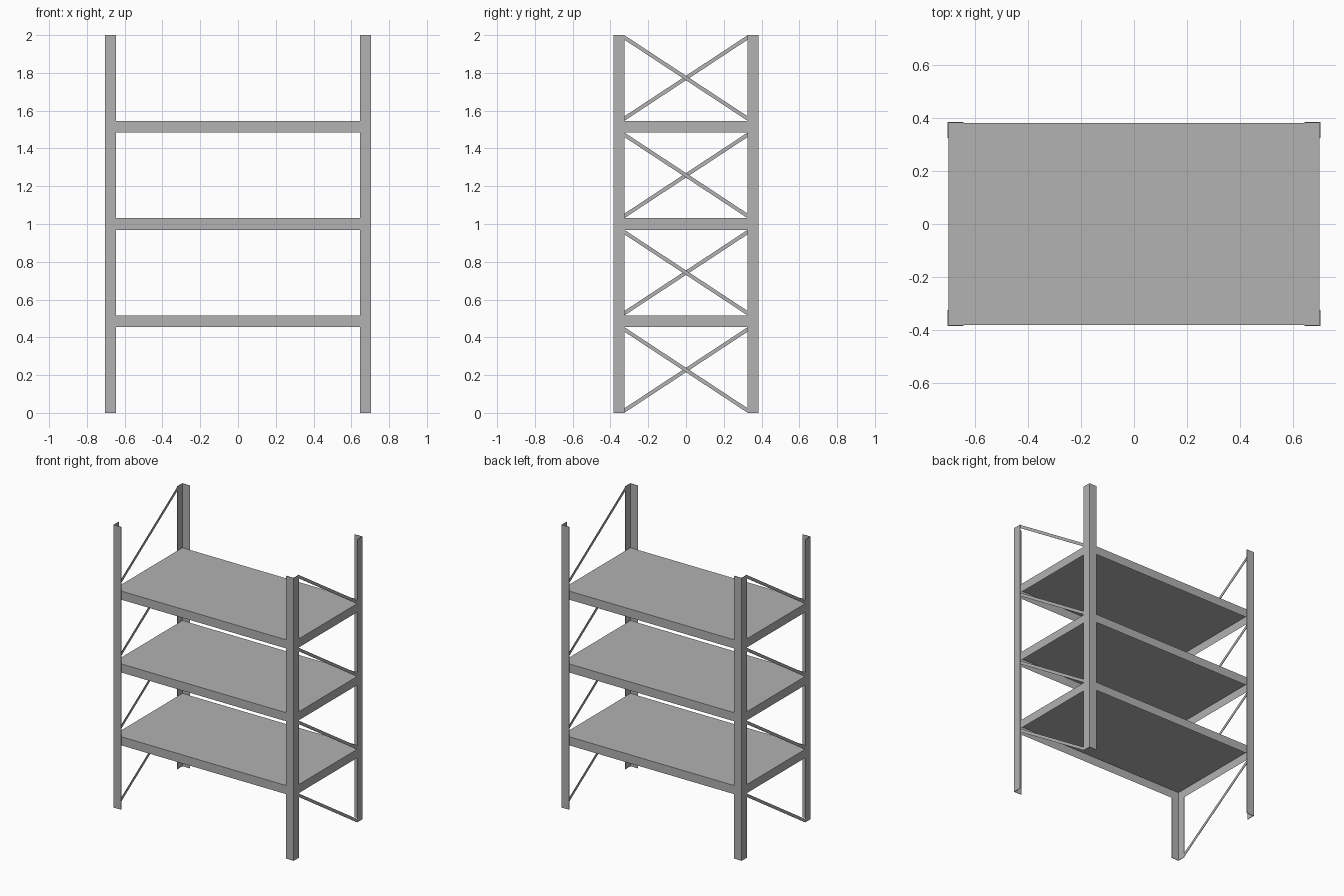
import bpy, bmesh
from mathutils import Vector

cube = bpy.data.objects.get("Cube")
if cube:
    bpy.data.objects.remove(cube, do_unlink=True)

HX, HY, HEIGHT = 0.705, 0.385, 2.0    # half width, half depth, height
FLANGE, LIP, SHEET = 0.06, 0.061, 0.003
SHELVES = 3
BAY = (HEIGHT - SHELVES * LIP) / (SHELVES + 1)
STEP = BAY + LIP

# One grey painted steel
COLOUR = (0.445, 0.445, 0.445, 1)
steel = bpy.data.materials.new("grey steel")
steel.use_nodes = True
steel.diffuse_color = COLOUR
steel.node_tree.nodes["Principled BSDF"].inputs["Base Color"].default_value = COLOUR


def extrude_profile(name, points, direction):
    """Solid made by pushing a flat outline along a direction."""
    bm = bmesh.new()
    face = bm.faces.new([bm.verts.new(p) for p in points])
    pushed = bmesh.ops.extrude_face_region(bm, geom=[face], use_keep_orig=True)
    verts = [g for g in pushed["geom"] if isinstance(g, bmesh.types.BMVert)]
    bmesh.ops.translate(bm, verts=verts, vec=Vector(direction))
    bmesh.ops.recalc_face_normals(bm, faces=bm.faces)
    return finish(name, bm)


def finish(name, bm):
    mesh = bpy.data.meshes.new(name)
    bm.to_mesh(mesh)
    bm.free()
    mesh.materials.append(steel)
    obj = bpy.data.objects.new(name, mesh)
    bpy.context.scene.collection.objects.link(obj)
    return obj


# Corner posts: L-shaped angle sections, open towards the inside
for sx, side in ((1, "left"), (-1, "right")):
    for sy, end in ((-1, "front"), (1, "back")):
        outline = [(0, 0), (FLANGE, 0), (FLANGE, SHEET), (SHEET, SHEET),
                   (SHEET, FLANGE), (0, FLANGE)]
        points = [(sx * (HX - u), sy * (HY - v), 0) for u, v in outline]
        extrude_profile(f"{end}_{side}_post", points, (0, 0, HEIGHT))


# Shelves: folded trays, closed on top and open underneath
def shelf(name, top):
    bm = bmesh.new()
    bmesh.ops.create_cube(bm, size=1)
    size = Vector((2 * (HX - SHEET), 2 * (HY - SHEET), LIP))
    for v in bm.verts:
        v.co = v.co * size + Vector((0, 0, top - LIP / 2))
    bm.normal_update()
    under = [f for f in bm.faces if f.normal.z < -0.5]
    bmesh.ops.inset_region(bm, faces=under, thickness=SHEET)
    bmesh.ops.translate(bm, verts=under[0].verts, vec=(0, 0, LIP - SHEET))
    finish(name, bm)


for i in range(SHELVES):
    shelf(f"shelf_{i + 1}", (i + 1) * STEP)

# Diagonal flat braces, one per bay on each end, leaning opposite ways
reach, strip = HY - FLANGE + 0.002, 0.024
for sx, side in ((1, "left"), (-1, "right")):
    for i in range(SHELVES + 1):
        low, high = i * STEP, i * STEP + BAY
        x = sx * (HX - SHEET)
        outline = [(-reach, high), (reach, low + strip), (reach, low), (-reach, high - strip)]
        points = [(x, sx * y, z) for y, z in outline]
        extrude_profile(f"{side}_brace_{i + 1}", points, (-sx * SHEET, 0, 0))
